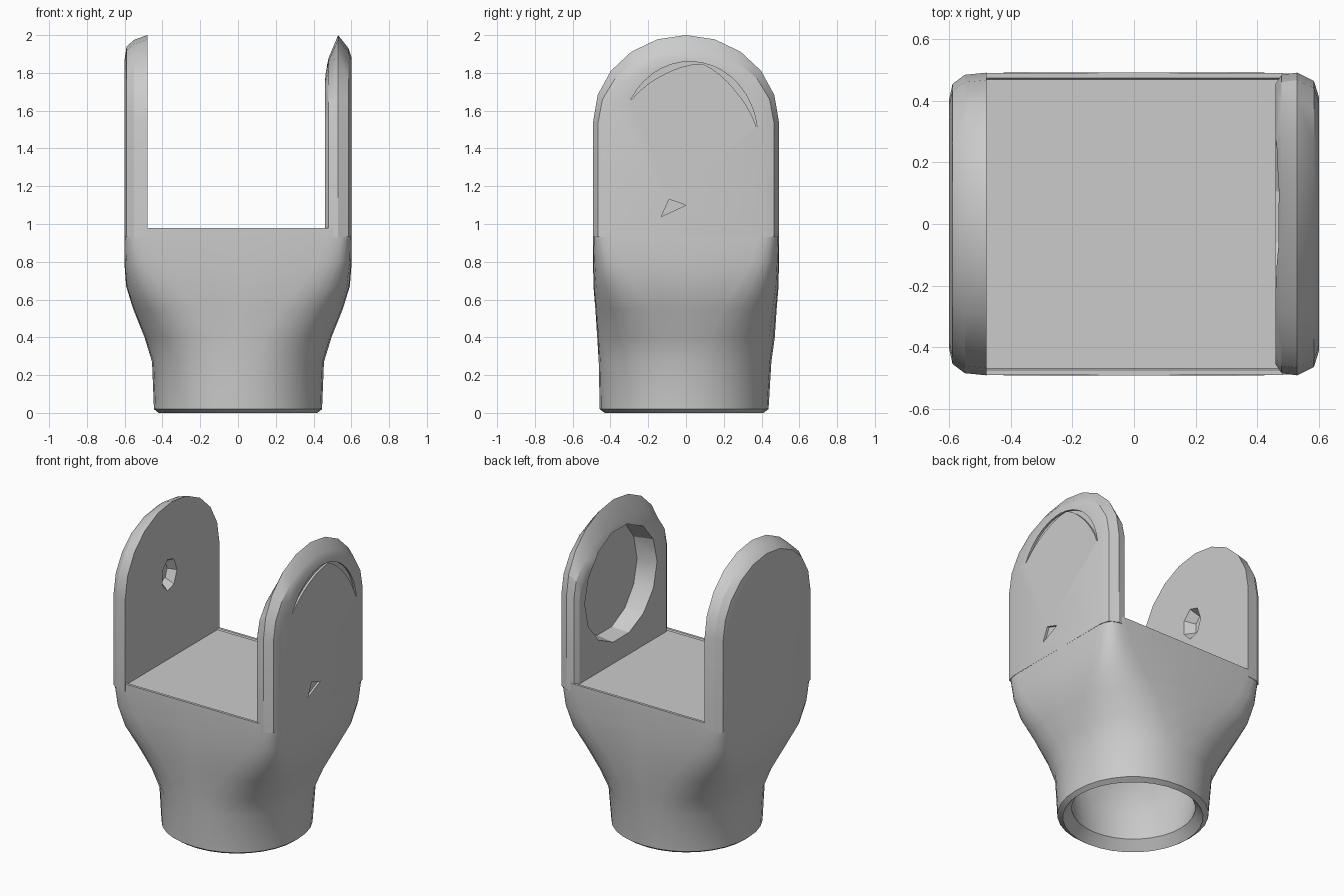
import bpy
import bmesh
from math import cos, sin, pi, radians, copysign

cube = bpy.data.objects.get("Cube")
if cube:
    bpy.data.objects.remove(cube, do_unlink=True)

grey = bpy.data.materials.new("plain grey")
grey.use_nodes = True
grey.diffuse_color = (0.6, 0.6, 0.6, 1)
grey.node_tree.nodes["Principled BSDF"].inputs["Base Color"].default_value = (0.6, 0.6, 0.6, 1)


def loft(name, rings):
    """Skin a list of equal-length point rings and cap both ends."""
    bm = bmesh.new()
    rows = [[bm.verts.new(p) for p in ring] for ring in rings]
    n = len(rows[0])
    for a, b in zip(rows, rows[1:]):
        for i in range(n):
            j = (i + 1) % n
            bm.faces.new((a[i], a[j], b[j], b[i]))
    bm.faces.new(rows[0])
    bm.faces.new(rows[-1])
    bmesh.ops.recalc_face_normals(bm, faces=bm.faces)
    mesh = bpy.data.meshes.new(name)
    bm.to_mesh(mesh)
    bm.free()
    mesh.materials.append(grey)
    obj = bpy.data.objects.new(name, mesh)
    bpy.context.collection.objects.link(obj)
    return obj


def activate(obj):
    bpy.ops.object.select_all(action='DESELECT')
    obj.select_set(True)
    bpy.context.view_layer.objects.active = obj


def carve(obj, cutter):
    activate(obj)
    mod = obj.modifiers.new("carve", 'BOOLEAN')
    mod.operation = 'DIFFERENCE'
    mod.solver = 'EXACT'
    mod.object = cutter
    bpy.ops.object.modifier_apply(modifier=mod.name)
    bpy.data.objects.remove(cutter, do_unlink=True)


def smooth(obj, angle):
    activate(obj)
    bpy.ops.object.shade_smooth_by_angle(angle=radians(angle))


def section(z, ax, ay, e, y=0, n=32):
    """Horizontal ring that runs from round (e=2) to square (large e)."""
    def power(v):
        return copysign(abs(v) ** (2 / e), v) if abs(v) > 1e-6 else 0
    return [(ax * power(cos(2 * pi * i / n)), y + ay * power(sin(2 * pi * i / n)), z)
            for i in range(n)]


def arch(x, w, top, n=10):
    """Upright lug outline in the plane at x."""
    arc = [(x, w * cos(pi * i / n), 1.54 + (top - 1.54) * sin(pi * i / n)) for i in range(n + 1)]
    return [(x, w, 0.93)] + arc + [(x, -w, 0.93)]


def oval(x, y, z, ry, rz, n):
    return [(x, y + ry * cos(2 * pi * i / n), z + rz * sin(2 * pi * i / n)) for i in range(n)]


# Body: hollow shell, round socket below blending into a square deck
body = loft("socket_body", [section(*s) for s in (
    (0.92, 0.55, 0.445, 9), (0.67, 0.54, 0.44, 5), (0.55, 0.50, 0.43, 3.3),
    (0.40, 0.44, 0.42, 2.4), (0.27, 0.40, 0.40, 2.1), (0.06, 0.37, 0.37, 2, -0.005),
    (0.0, 0.42, 0.42, 2, -0.01), (0.02, 0.445, 0.447, 2.1, -0.01),
    (0.27, 0.455, 0.457, 2.2, -0.005),
    (0.40, 0.495, 0.47, 2.6), (0.55, 0.555, 0.48, 3.6), (0.67, 0.592, 0.49, 5.5),
    (0.80, 0.602, 0.492, 9), (0.93, 0.602, 0.493, 13), (0.98, 0.60, 0.492, 14),
    (0.98, 0.585, 0.475, 18), (0.972, 0.58, 0.47, 18))])
smooth(body, 35)

# Right lug: outer edge rounded over, with a small rough dimple inside
right_lug = loft("right_lug", [arch(*a) for a in (
    (-0.48, 0.492, 2.0), (-0.55, 0.485, 1.975), (-0.59, 0.455, 1.94), (-0.602, 0.40, 1.86))])
dimple = loft("dimple_cutter", [oval(-0.44, -0.04, 1.53, 0.10, 0.13, 7),
                                oval(-0.54, -0.02, 1.53, 0.05, 0.07, 7)])
carve(right_lug, dimple)
smooth(right_lug, 25)

# Left lug: bevelled to a ridge, with a wide recess inside
left_lug = loft("left_lug", [arch(*a) for a in (
    (0.46, 0.455, 1.79), (0.48, 0.485, 1.88), (0.53, 0.492, 2.0),
    (0.585, 0.465, 1.93), (0.602, 0.41, 1.88))])
recess = loft("recess_cutter", [oval(0.42, 0.02, 1.47, 0.39, 0.37, 14),
                                oval(0.575, 0.03, 1.48, 0.34, 0.36, 14)])
carve(left_lug, recess)

# Twin crescent grooves over the recess on the outer face
steps = range(17)
angles = [radians(8 + 142 * i / 16) for i in steps]


def crescents(x):
    outer = [(x, 0.02 + 0.36 * cos(a), 1.46 + 0.40 * sin(a)) for a in angles]
    depth = [0.004 + 0.03 * abs(sin(pi * i / 8)) for i in steps]
    inner = [(x, 0.02 + (0.36 - depth[i]) * cos(angles[i]),
              1.46 + (0.40 - depth[i]) * sin(angles[i])) for i in reversed(steps)]
    return outer + inner


def nick(x):
    return [(x, -0.13, 1.04), (x, 0.0, 1.10), (x, -0.09, 1.13)]


for outline in (crescents, nick):
    carve(left_lug, loft("groove_cutter", [outline(0.588), outline(0.65)]))
smooth(left_lug, 25)
